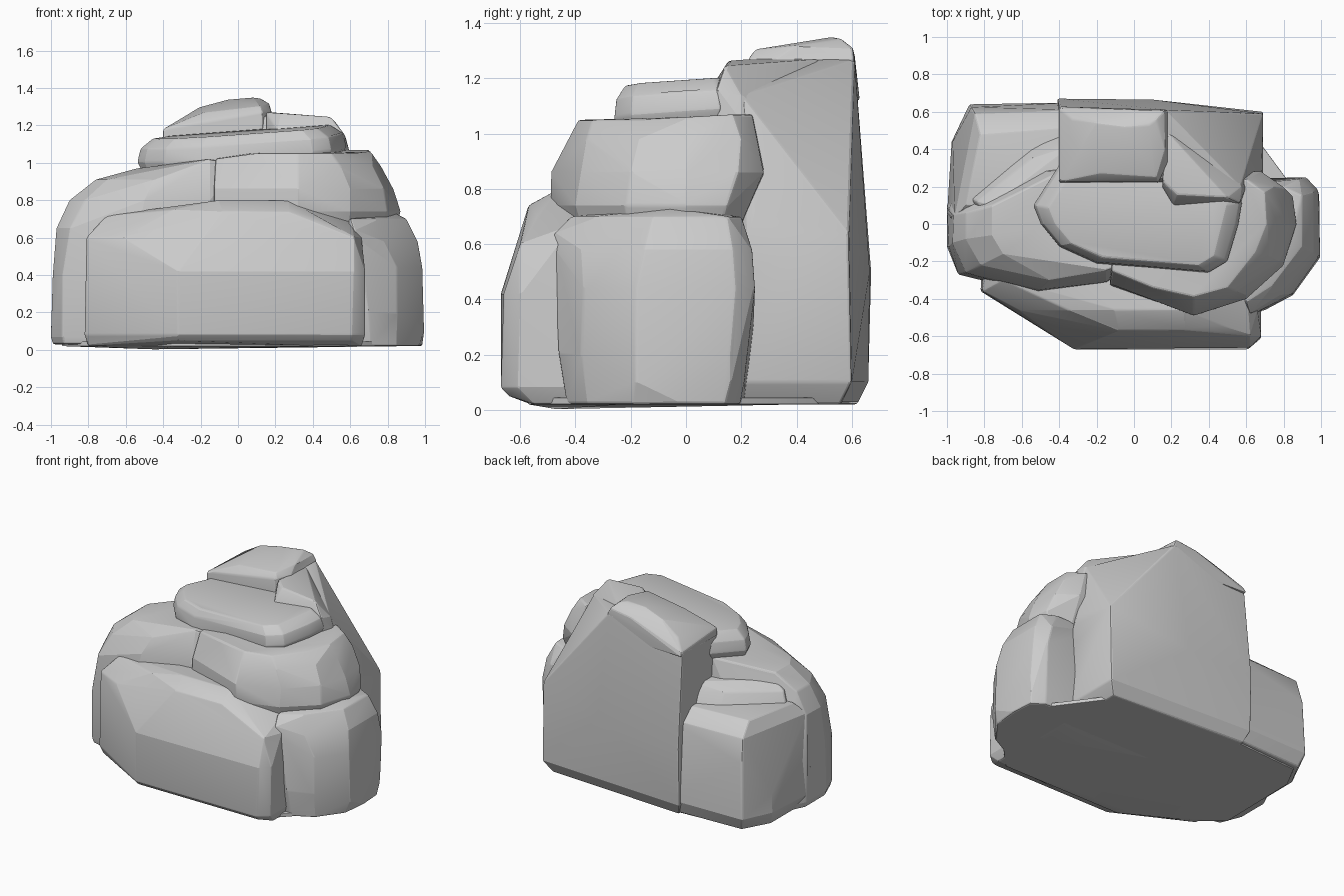
import bpy, bmesh, math


def chunk(name, rings, bevel=0.01):
    """Convex boulder chunk: hull of points, flat facets merged, edges worn."""
    bm = bmesh.new()
    for z, pts in rings:
        for p in pts:
            bm.verts.new((p[0], p[1], p[2] if len(p) > 2 else z))
    res = bmesh.ops.convex_hull(bm, input=bm.verts[:])
    junk = {g for g in res["geom_interior"] + res["geom_unused"]
            if isinstance(g, bmesh.types.BMVert) and g.is_valid}
    bmesh.ops.delete(bm, geom=list(junk), context='VERTS')
    bmesh.ops.dissolve_limit(bm, angle_limit=math.radians(5),
                             verts=bm.verts[:], edges=bm.edges[:])
    edges = [e for e in bm.edges if len(e.link_faces) == 2
             and e.calc_face_angle(0) > math.radians(25)]
    bmesh.ops.bevel(bm, geom=edges, offset=bevel, segments=2, profile=0.5,
                    affect='EDGES', clamp_overlap=True)
    bmesh.ops.recalc_face_normals(bm, faces=bm.faces[:])
    me = bpy.data.meshes.new(name)
    bm.to_mesh(me)
    bm.free()
    ob = bpy.data.objects.new(name, me)
    bpy.context.collection.objects.link(ob)
    bpy.ops.object.select_all(action='DESELECT')
    ob.select_set(True)
    bpy.context.view_layer.objects.active = ob
    bpy.ops.object.shade_smooth_by_angle(angle=math.radians(14))
    return ob


def inset(pts, f):
    """Outline scaled about its mean."""
    cx = sum(p[0] for p in pts) / len(pts)
    cy = sum(p[1] for p in pts) / len(pts)
    return [(cx + (p[0] - cx) * f, cy + (p[1] - cy) * f) for p in pts]


# flat underside joining all the chunks
sole = [(-0.94, -0.2), (-0.78, -0.33), (-0.34, -0.57), (0.58, -0.57), (0.9, -0.24),
        (0.92, 0.1), (0.64, 0.48), (-0.38, 0.6), (-0.84, 0.57), (-0.93, 0.4)]
chunk("underside", [(0.02, sole), (0.045, sole), (0, [(-0.45, -0.47, 0.003)])], 0.004)

# broad front block
base = [(-0.82, -0.36), (-0.32, -0.67), (0.61, -0.67), (0.68, -0.61),
        (0.68, 0.2), (-0.8, 0.2)]
chunk("front_block", [
    (0.02, [(-0.8, -0.34), (-0.45, -0.5), (0.5, -0.56), (0.66, -0.55), (0.66, 0.1),
            (-0.78, 0.1), (-0.32, -0.64, 0.05), (0.61, -0.64, 0.05)]),
    (0.08, base),
    (0.42, [(-0.32, -0.67), (0.2, -0.67), (0.48, -0.67), (0.62, -0.66), (0.68, -0.6)]),
    (0.60, [(-0.81, -0.36), (-0.62, -0.46), (-0.4, -0.55), (0.62, -0.60), (0.66, -0.46)]),
    (0.76, [(-0.7, -0.3, 0.72), (-0.35, -0.46, 0.75), (-0.08, -0.57, 0.74),
            (0.27, -0.57, 0.74), (0.45, -0.54, 0.70), (-0.1, -0.46, 0.8),
            (0.27, -0.46, 0.8), (0.6, -0.3, 0.71), (-0.7, 0.2, 0.72), (0.6, 0.2, 0.7)])])

# left shoulder, front part
left = [(-1.0, 0.1), (-1.0, -0.12), (-0.94, -0.27), (-0.53, -0.36), (0.0, -0.28),
        (0.0, 0.42), (-0.9, 0.3)]
chunk("left_shoulder", [
    (0.03, inset(left, 0.97)),
    (0.07, left),
    (0.40, [(-0.99, -0.12), (-0.94, -0.27), (-0.99, 0.08)]),
    (0.65, [(-0.97, -0.1), (-0.9, -0.26), (-0.965, 0.05), (-0.53, -0.37)]),
    (0.80, [(-0.90, -0.08), (-0.82, -0.22), (-0.9, 0.06), (-0.5, -0.35),
            (-0.15, -0.31)]),
    (0.91, [(-0.76, -0.06), (-0.7, -0.16), (-0.76, 0.1), (-0.45, -0.3)]),
    (0.99, [(-0.54, -0.04, 0.97), (-0.52, 0.15, 0.97), (-0.15, -0.25, 1.02),
            (-0.4, 0.28), (0.0, 0.3), (0.0, -0.2)])])

# left shoulder, lower back part
chunk("left_back_block", [
    (0.03, [(-0.95, 0.0), (-0.95, 0.42), (-0.85, 0.6), (-0.3, 0.62), (-0.3, 0.0)]),
    (0.12, [(-1.0, 0.05), (-0.975, 0.44), (-0.88, 0.64), (-0.3, 0.65)]),
    (0.25, [(-1.0, 0.05), (-0.97, 0.44)]),
    (0.50, [(-0.98, 0.03), (-0.87, 0.625), (-0.3, 0.63)]),
    (0.66, [(-0.96, 0.03), (-0.85, 0.59), (-0.3, 0.61)]),
    (0.74, [(-0.9, 0.1), (-0.82, 0.48), (-0.3, 0.52), (-0.3, 0.1)])])

# ledge between the back block and the shoulder
chunk("left_ledge", [
    (0.70, [(-0.88, 0.14), (-0.55, 0.42), (-0.35, 0.5), (-0.3, 0.0), (-0.8, 0.0)]),
    (0.81, [(-0.84, 0.12), (-0.55, 0.35), (-0.35, 0.46), (-0.3, 0.0), (-0.78, 0.0)]),
    (0.86, [(-0.76, 0.1), (-0.52, 0.3), (-0.35, 0.41), (-0.3, 0.0)])])

# right buttress
right = [(0.5, 0.24), (0.9, 0.22), (0.99, 0.16), (1.0, 0.0), (0.98, -0.2),
         (0.85, -0.38), (0.7, -0.46), (0.5, -0.42)]
chunk("right_buttress", [
    (0.02, inset(right, 0.92)),
    (0.10, [(0.5, 0.23), (0.9, 0.21), (0.985, 0.16), (0.995, -0.18), (0.83, -0.37),
            (0.7, -0.44), (0.5, -0.42)]),
    (0.2, right),
    (0.44, [(0.985, 0.18), (0.985, -0.18), (0.85, -0.37), (0.7, -0.45), (0.92, 0.25)]),
    (0.58, [(0.96, 0.17), (0.96, -0.15), (0.78, -0.38), (0.66, -0.47), (0.88, 0.24)]),
    (0.64, [(0.62, -0.48)]),
    (0.70, [(0.9, 0.15), (0.9, -0.12), (0.74, -0.33), (0.6, -0.42), (0.8, 0.2),
            (0.5, 0.2), (0.84, -0.05, 0.73)])])

# middle tier
tier = [(-0.13, -0.33), (0.32, -0.49), (0.6, -0.4), (0.8, -0.22), (0.87, 0.0),
        (0.85, 0.15), (0.7, 0.22), (-0.1, 0.3)]
chunk("middle_tier", [
    (0.67, inset(tier, 0.93)),
    (0.74, tier),
    (0.86, [(-0.13, -0.32), (0.32, -0.49), (0.6, -0.38), (0.78, -0.2), (0.83, 0.0),
            (0.81, 0.19), (0.68, 0.28)]),
    (0.98, [(0.32, -0.43), (0.55, -0.36), (0.72, -0.17), (0.765, 0.0), (0.75, 0.2)]),
    (1.05, [(-0.12, -0.25, 1.02), (0.1, -0.34), (0.32, -0.39), (0.5, -0.34),
            (0.65, -0.15), (0.71, 0.0, 1.06), (0.7, 0.17, 1.07), (0.6, 0.24, 1.07),
            (-0.1, 0.3)])])

# tilted upper slab
slab = [(-0.54, 0.1), (-0.5, 0.0), (-0.4, -0.12), (-0.2, -0.21), (0.1, -0.235),
        (0.4, -0.26), (0.5, -0.2), (0.56, 0.0), (0.58, 0.12), (0.5, 0.22),
        (-0.38, 0.35), (-0.44, 0.25)]
tilt = lambda pts, z: [(x, y, z + 0.075 * x + 0.05 * y) for x, y in pts]
chunk("upper_slab", [
    (0, tilt(inset(slab, 0.95), 0.98)),
    (0, tilt(slab, 1.04)),
    (0, tilt(inset(slab, 0.97), 1.11)),
    (0, tilt(inset(slab, 0.85), 1.16))])

# tall back block with its slanted right side
slope = [(0.18, 0.5, 1.27), (0.57, 0.2, 1.14), (0.68, 0.25, 0.72)]
chunk("back_block", [
    (0.02, [(-0.38, 0.62), (0.64, 0.56), (0.64, 0.2), (-0.38, 0.2)]),
    (0.10, [(-0.41, 0.66), (0.69, 0.6), (0.69, 0.2), (-0.41, 0.2)]),
    (0.50, [(-0.41, 0.67), (0.1, 0.665), (0.69, 0.6), (0.69, 0.2)]),
    (0.64, [(0.69, 0.59), (0.69, 0.22)]),
    (1.15, [(-0.4, 0.61), (-0.4, 0.23, 1.13), (0.2, 0.24), (0.5, 0.24)]),
    (1.27, slope + [(0.17, 0.61), (0.15, 0.24, 1.25), (-0.2, 0.6, 1.2)])])
chunk("right_crown", [
    (1.05, [(0.2, 0.12), (0.57, 0.11), (0.6, 0.2), (0.2, 0.5), (0.55, 0.3)]),
    (1.18, [(0.15, 0.2), (0.21, 0.1), (0.565, 0.11, 1.16), (0.575, 0.2, 1.14)]),
    (1.27, [(0.18, 0.49), (0.15, 0.23), (0.23, 0.155, 1.265), (0.5, 0.14, 1.245)])])

# crowning stone
chunk("top_stone", [
    (1.12, [(-0.4, 0.22), (0.13, 0.22, 1.17), (0.18, 0.3, 1.17), (0.18, 0.6),
            (-0.4, 0.63), (-0.4, 0.4)]),
    (1.19, [(-0.4, 0.225, 1.18), (0.13, 0.225, 1.27), (0.18, 0.33, 1.27),
            (-0.4, 0.62, 1.15), (0.18, 0.61, 1.27)]),
    (1.30, [(-0.18, 0.27, 1.27), (0.12, 0.25, 1.305), (0.165, 0.4, 1.32),
            (-0.2, 0.54), (-0.33, 0.56, 1.22), (0.16, 0.605, 1.31), (0.0, 0.61, 1.29)]),
    (1.35, [(-0.05, 0.52, 1.34), (0.08, 0.53), (0.12, 0.56, 1.345)])])
